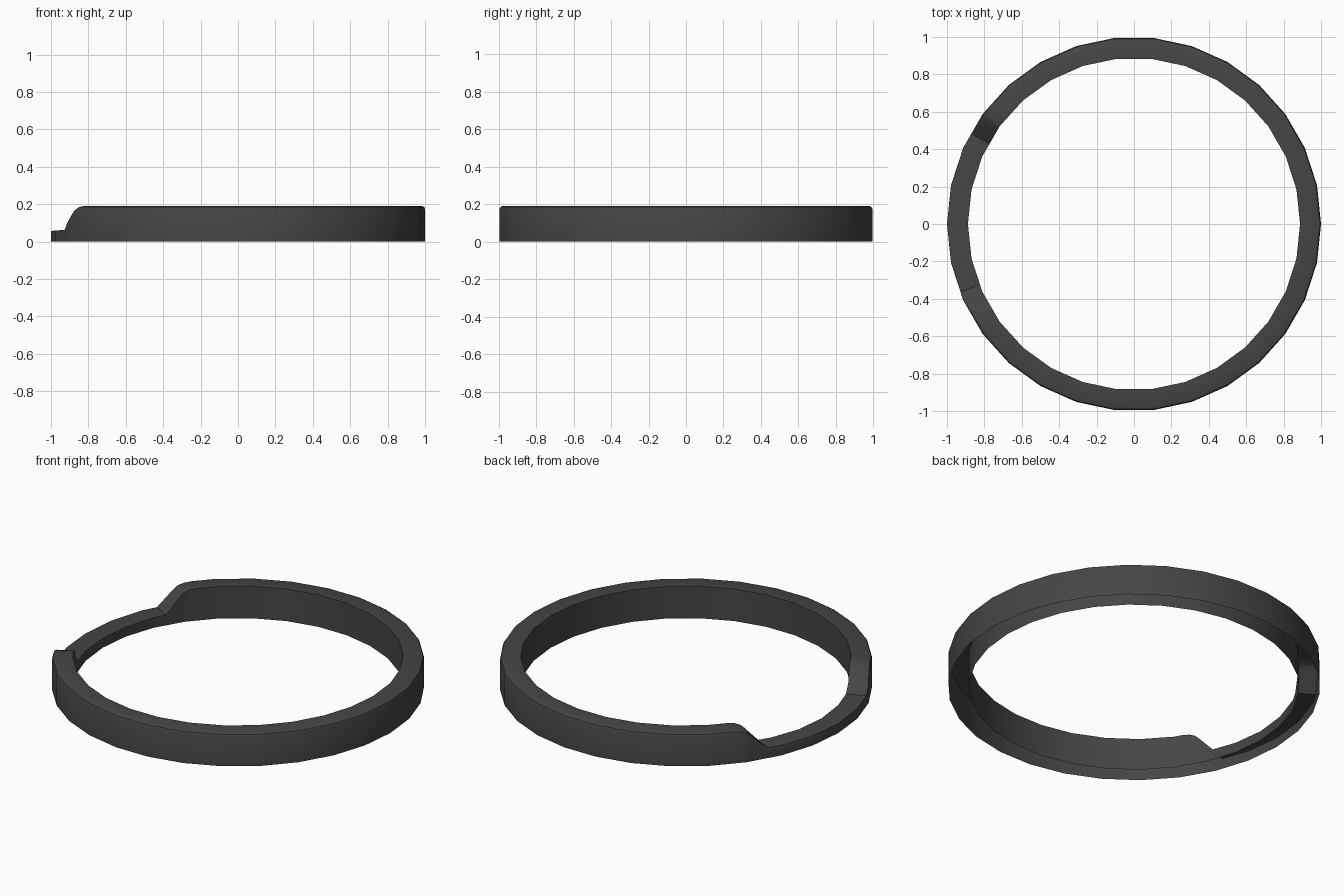
import bpy, bmesh, math

cube = bpy.data.objects.get("Cube")
if cube:
    bpy.data.objects.remove(cube)

SIDES = 30
STEP = 2 * math.pi / SIDES
INNER, HEIGHT, FLOOR = 0.888, 0.19, 0.055
NOTCH = math.radians(176.2)
# Notch edge: degrees from the notch centre, height
RAMP = [(0, FLOOR), (25.2, 0.062), (30.5, 0.15), (32, 0.172), (34, 0.185), (36.5, HEIGHT)]


def top_height(angle):
    d = math.degrees(abs(angle - NOTCH))
    for (a0, z0), (a1, z1) in zip(RAMP, RAMP[1:]):
        if d <= a1:
            return z0 + (z1 - z0) * (d - a0) / (a1 - a0)
    return HEIGHT


def facet(angle):
    # Radius of the many-sided outline at this angle
    return math.cos(STEP / 2) / math.cos(angle % STEP - STEP / 2)


def section(angle):
    # Open-bottomed channel with a softened outer rim that fades in the notch
    h = top_height(angle)
    b = 0.001 + 0.015 * (h - FLOOR) / (HEIGHT - FLOOR)
    return [(INNER, 0), (INNER, h), (1 - b, h), (1 - b * 0.3, h - b * 0.3), (1, h - b), (1, 0)]


# Regular stations plus the notch corners
angles = {round(i * STEP, 5) for i in range(SIDES)}
for offset, _ in RAMP[1:]:
    angles |= {round(NOTCH + s * math.radians(offset), 5) for s in (-1, 1)}

bm = bmesh.new()
rings = []
for a in sorted(angles):
    k = facet(a)
    rings.append([bm.verts.new((r * k * math.cos(a), r * k * math.sin(a), z))
                  for r, z in section(a)])
for ring, following in zip(rings, rings[1:] + rings[:1]):
    for j in range(len(ring) - 1):
        bm.faces.new((ring[j], ring[j + 1], following[j + 1], following[j]))
bmesh.ops.recalc_face_normals(bm, faces=bm.faces)
# Make sure the top faces up
if max(bm.faces, key=lambda f: f.calc_center_median().z).normal.z < 0:
    bmesh.ops.reverse_faces(bm, faces=bm.faces)

mesh = bpy.data.meshes.new("notched_ring")
bm.to_mesh(mesh)
bm.free()
ring_object = bpy.data.objects.new("notched_ring", mesh)
bpy.context.collection.objects.link(ring_object)

# Dark grey finish
grey = bpy.data.materials.new("dark_grey")
grey.use_nodes = True
colour = (0.06, 0.06, 0.06, 1)
grey.diffuse_color = colour
grey.node_tree.nodes["Principled BSDF"].inputs["Base Color"].default_value = colour
mesh.materials.append(grey)

bpy.ops.object.select_all(action='DESELECT')
ring_object.select_set(True)
bpy.context.view_layer.objects.active = ring_object
bpy.ops.object.shade_smooth_by_angle(angle=math.radians(35))
